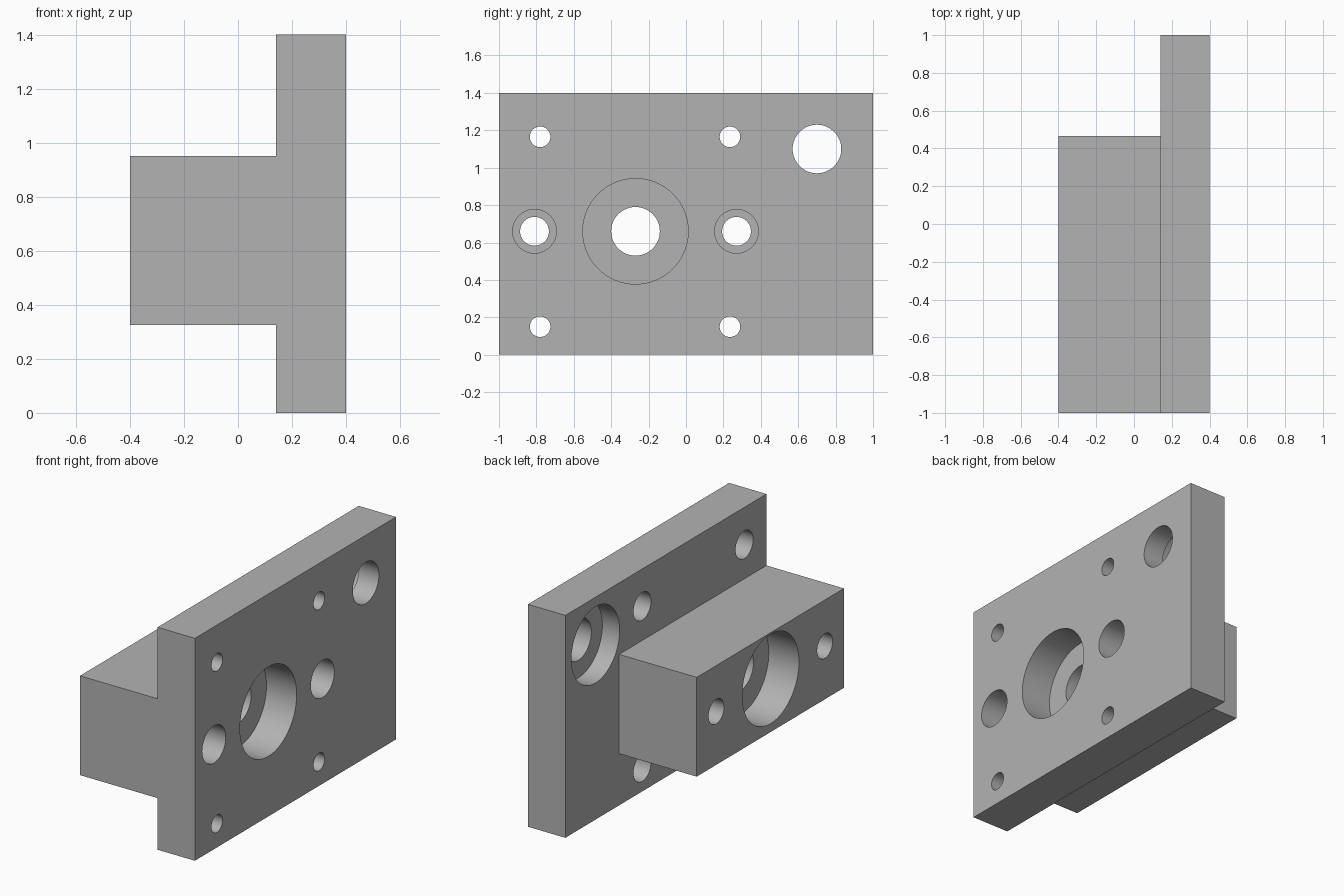
import bpy, bmesh, math
from mathutils import Matrix, Vector

cube = bpy.data.objects.get("Cube")
if cube:
    bpy.data.objects.remove(cube, do_unlink=True)

grey = bpy.data.materials.new("machined grey")
grey.use_nodes = True
GREY = (0.45, 0.45, 0.45, 1)
grey.diffuse_color = GREY
grey.node_tree.nodes["Principled BSDF"].inputs["Base Color"].default_value = GREY

X_BACK, X_STEP, X_FACE = -0.40, 0.14, 0.40   # block end, plate back, plate face
OVER = 0.02                                  # how far cutters poke out


def new_object(name, bm):
    bmesh.ops.recalc_face_normals(bm, faces=bm.faces)
    mesh = bpy.data.meshes.new(name)
    bm.to_mesh(mesh)
    bm.free()
    mesh.materials.append(grey)
    obj = bpy.data.objects.new(name, mesh)
    bpy.context.collection.objects.link(obj)
    return obj


def box(name, low, high):
    low, high = Vector(low), Vector(high)
    bm = bmesh.new()
    bmesh.ops.create_cube(bm, size=1)
    bmesh.ops.scale(bm, vec=high - low, verts=bm.verts)
    bmesh.ops.translate(bm, vec=(low + high) / 2, verts=bm.verts)
    return new_object(name, bm)


def stepped_hole(name, y, z, steps, segments=64):
    """Solid along x; steps is a list of (x start, x end, radius)."""
    profile = [(steps[0][0], 0)]
    for start, end, radius in steps:
        profile += [(start, radius), (end, radius)]
    profile.append((steps[-1][1], 0))
    bm = bmesh.new()
    rings = []
    for x, r in profile[1:-1]:
        rings.append([bm.verts.new((x, y + r * math.cos(a), z + r * math.sin(a)))
                      for a in (math.tau * i / segments for i in range(segments))])
    for a, b in zip(rings, rings[1:]):
        for i in range(segments):
            j = (i + 1) % segments
            bm.faces.new((a[i], a[j], b[j], b[i]))
    bm.faces.new(rings[0])
    bm.faces.new(rings[-1])
    return new_object(name, bm)


def combine(target, tool, operation):
    mod = target.modifiers.new(operation.lower(), "BOOLEAN")
    mod.operation = operation
    mod.solver = "EXACT"
    mod.object = tool
    bpy.context.view_layer.objects.active = target
    bpy.ops.object.modifier_apply(modifier=mod.name)
    bpy.data.objects.remove(tool, do_unlink=True)


# Mounting plate with the bearing block on its back
bracket = box("bracket", (X_STEP, -1, 0), (X_FACE, 1, 1.4))
block = box("bearing_block", (X_BACK, -1, 0.325), (X_STEP + 0.1, 0.465, 0.95))
combine(bracket, block, "UNION")

cutters = []

# Shaft bore with a bearing seat at each end
SEAT = 0.21
cutters.append(stepped_hole("shaft_bore", -0.27, 0.66, [
    (X_BACK - OVER, X_BACK + SEAT, 0.282),
    (X_BACK + SEAT, X_FACE - SEAT, 0.13),
    (X_FACE - SEAT, X_FACE + OVER, 0.282)]))

# Long bolt holes beside the bore, counterbored from the plate face
for y in (-0.81, 0.27):
    cutters.append(stepped_hole("long_bolt_hole", y, 0.66, [
        (X_BACK - OVER, X_FACE - 0.4, 0.077),
        (X_FACE - 0.4, X_FACE + OVER, 0.117)]))

# Four plate bolt holes, counterbored from the back
for y in (-0.78, 0.235):
    for z in (0.15, 1.165):
        cutters.append(stepped_hole("plate_bolt_hole", y, z, [
            (X_STEP - OVER, X_STEP + 0.15, 0.087),
            (X_STEP + 0.15, X_FACE + OVER, 0.055)]))

# Corner hole with a wide seat at the back
cutters.append(stepped_hole("corner_hole", 0.70, 1.10, [
    (X_STEP - OVER, X_STEP + 0.12, 0.24),
    (X_STEP + 0.12, X_FACE + OVER, 0.13)]))

for cutter in cutters:
    combine(bracket, cutter, "DIFFERENCE")

# Smooth hole walls, sharp edges elsewhere
for obj in bpy.context.selected_objects:
    obj.select_set(False)
bracket.select_set(True)
bpy.context.view_layer.objects.active = bracket
bpy.ops.object.shade_smooth_by_angle(angle=math.radians(30))
